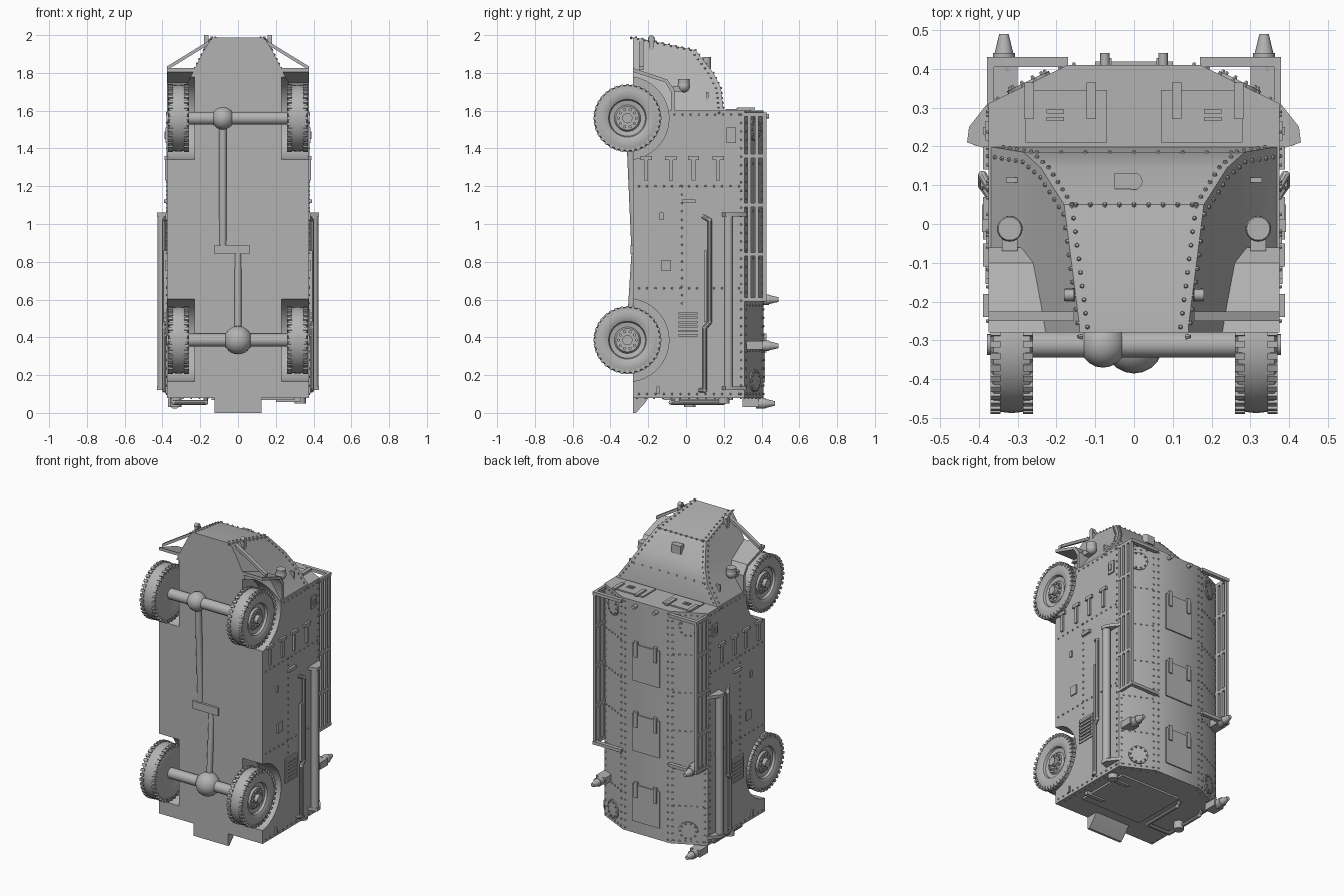
import bpy, bmesh, math
from mathutils import Vector, Matrix

if "Cube" in bpy.data.objects:
    bpy.data.objects.remove(bpy.data.objects["Cube"])

grey = bpy.data.materials.new("plain grey")
grey.use_nodes = True
grey.diffuse_color = (0.45, 0.45, 0.45, 1)
grey.node_tree.nodes["Principled BSDF"].inputs["Base Color"].default_value = (0.45, 0.45, 0.45, 1)


def finish(name, bm):
    bmesh.ops.recalc_face_normals(bm, faces=bm.faces)
    me = bpy.data.meshes.new(name)
    bm.to_mesh(me)
    bm.free()
    me.materials.append(grey)
    me.shade_smooth()
    me.set_sharp_from_angle(angle=math.radians(32))
    ob = bpy.data.objects.new(name, me)
    bpy.context.collection.objects.link(ob)
    return ob


def add_box(bm, lo, hi):
    lo, hi = Vector(lo), Vector(hi)
    m = Matrix.Translation((lo + hi) / 2) @ Matrix.Diagonal((hi - lo).to_4d())
    bmesh.ops.create_cube(bm, size=1, matrix=m)


def add_rod(bm, a, b, r, r2=None, n=16):
    a, b = Vector(a), Vector(b)
    d = b - a
    m = Matrix.Translation((a + b) / 2) @ d.to_track_quat('Z', 'Y').to_matrix().to_4x4()
    bmesh.ops.create_cone(bm, cap_ends=True, segments=n, radius1=r,
                          radius2=r if r2 is None else r2, depth=d.length, matrix=m)


def add_ball(bm, c, r):
    bmesh.ops.create_uvsphere(bm, u_segments=20, v_segments=12, radius=r, matrix=Matrix.Translation(c))


def add_pipe(bm, pts, r):
    for a, b in zip(pts, pts[1:]):
        add_rod(bm, a, b, r, n=10)
    for p in pts[1:-1]:
        add_ball(bm, p, r)


def add_loft(bm, rings):
    """Skin between equal-sized closed rings, capping both ends."""
    vs = [[bm.verts.new(p) for p in ring] for ring in rings]
    n = len(vs[0])
    for a, b in zip(vs, vs[1:]):
        for i in range(n):
            bm.faces.new((a[i], a[(i + 1) % n], b[(i + 1) % n], b[i]))
    bm.faces.new(vs[0])
    bm.faces.new(vs[-1])


def add_side_prism(bm, pts, x0, x1):
    add_loft(bm, [[(x, y, z) for y, z in pts] for x in (x0, x1)])


def rivet_row(a, b, normal, step=0.035):
    a, b = Vector(a), Vector(b)
    n = max(1, round((b - a).length / step))
    rot = Vector(normal).to_track_quat('Z', 'Y').to_matrix().to_4x4()
    for i in range(n + 1):
        bmesh.ops.create_cone(rivets, cap_ends=True, segments=6, radius1=0.008, radius2=0.004, depth=0.012,
                              matrix=Matrix.Translation(a.lerp(b, i / n)) @ rot)


rivets = bmesh.new()
WHEEL_Y, WHEEL_Z = -0.31, (0.385, 1.56)

# Hull with sloped roof edges, and the tapering bonnet
half = [(0.375, -0.28), (0.375, 0.31), (0.17, 0.41)]
section = half + [(-x, y) for x, y in reversed(half)]
bm = bmesh.new()
add_loft(bm, [[(x, y, z) for x, y in section] for z in (0.08, 1.6)])
hull = finish("hull", bm)

bonnet_rings = [(1.59, 0.2, 0.375), (1.72, 0.185, 0.285), (1.8, 0.145, 0.24), (1.92, 0.05, 0.18), (1.987, -0.265, 0.14)]
bm = bmesh.new()
add_loft(bm, [[(w, -0.28, z), (w, y, z), (-w, y, z), (-w, -0.28, z)] for z, y, w in bonnet_rings])
bonnet = finish("bonnet", bm)

# Wheel wells cut out of both
cutters = []
for z in WHEEL_Z:
    for s in (-1, 1):
        bm = bmesh.new()
        add_rod(bm, (s * 0.23, WHEEL_Y, z), (s * 0.5, WHEEL_Y, z), 0.22, n=40)
        cut = finish("well_cutter", bm)
        cut.hide_render = True
        cutters.append(cut)
for ob in (hull, bonnet):
    for cut in cutters:
        mod = ob.modifiers.new("well", 'BOOLEAN')
        mod.operation, mod.solver, mod.object = 'DIFFERENCE', 'EXACT', cut
    bpy.context.view_layer.update()
    me = bpy.data.meshes.new_from_object(ob.evaluated_get(bpy.context.evaluated_depsgraph_get()))
    ob.modifiers.clear()
    ob.data = me
    me.set_sharp_from_angle(angle=math.radians(32))
for cut in cutters:
    bpy.data.objects.remove(cut)

# Wheels: lathed tyre and rim, edge lugs, bolts
tyre = [(0.27, 0.09), (0.262, 0.115), (0.26, 0.15), (0.268, 0.172), (0.315, 0.177), (0.362, 0.172), (0.37, 0.15),
        (0.368, 0.115), (0.36, 0.1), (0.345, 0.095), (0.34, 0.07), (0.352, 0.062), (0.352, 0.03)]
for z, axle_name in zip(WHEEL_Z, ("rear", "front")):
    for s, side in ((1, "left"), (-1, "right")):
        c = Vector((0, WHEEL_Y, z))
        bm = bmesh.new()
        n = 40
        rings = []
        for x, r in tyre:
            rings.append([(s * x, c.y + r * math.cos(t * math.tau / n), c.z + r * math.sin(t * math.tau / n))
                          for t in range(n)])
        add_loft(bm, rings)
        add_rod(bm, c + Vector((s * 0.35, 0, 0)), c + Vector((s * 0.378, 0, 0)), 0.027)
        for i in range(10):
            t = i * math.tau / 10
            p = c + Vector((s * 0.35, 0.047 * math.cos(t), 0.047 * math.sin(t)))
            add_rod(bm, p, p + Vector((s * 0.012, 0, 0)), 0.009, n=6)
        for i in range(36):
            turn = Matrix.Translation(c) @ Matrix.Rotation(i * math.tau / 36, 4, 'X')
            for x in (0.273, 0.357):
                m = turn @ Matrix.Translation((s * x, 0, 0.168)) @ Matrix.Diagonal((0.026, 0.017, 0.024, 1))
                bmesh.ops.create_cube(bm, size=1, matrix=m)
        finish(f"{axle_name}_{side}_wheel", bm)

# Axles, differentials, drive shafts and transfer box
bm = bmesh.new()
for z, x, r in ((WHEEL_Z[0], 0, 0.075), (WHEEL_Z[1], -0.08, 0.06)):
    add_rod(bm, (-0.3, WHEEL_Y, z), (0.3, WHEEL_Y, z), 0.034, n=24)
    add_ball(bm, (x, WHEEL_Y, z), r)
add_rod(bm, (-0.08, -0.30, 1.56), (-0.08, -0.27, 0.88), 0.02)
add_rod(bm, (0, -0.30, 0.385), (0, -0.27, 0.86), 0.018)
add_box(bm, (-0.125, -0.295, 0.84), (0.06, -0.27, 0.89))
finish("drivetrain", bm)

# Front fenders with brace bars, headlamps and tow hooks
bm = bmesh.new()
strip = [(-0.28, 1.825), (-0.1, 1.765), (-0.06, 1.71), (-0.06, 1.59), (-0.08, 1.59), (-0.08, 1.7), (-0.11, 1.75), (-0.28, 1.805)]
lamps, hooks = bmesh.new(), bmesh.new()
for s in (-1, 1):
    add_side_prism(bm, strip, s * 0.22, s * 0.375)
    add_loft(bm, [[(s * x, y, z + d) for y, d in ((-0.25, 0), (-0.225, 0), (-0.225, 0.02), (-0.25, 0.02))]
                  for x, z in ((0.375, 1.815), (0.155, 1.95))])
    add_ball(lamps, (s * 0.32, -0.012, 1.73), 0.033)
    add_rod(lamps, (s * 0.32, -0.012, 1.72), (s * 0.32, -0.012, 1.767), 0.03, n=20)
    add_box(lamps, (s * 0.3, -0.07, 1.7), (s * 0.34, -0.02, 1.73))
    add_rod(hooks, (s * 0.165, -0.2, 1.975), (s * 0.165, -0.165, 1.975), 0.012, n=10)
    add_box(hooks, (s * 0.155, -0.195, 1.92), (s * 0.18, -0.17, 1.985))
    add_rod(hooks, (s * 0.155, -0.183, 1.985), (s * 0.18, -0.183, 1.985), 0.015)
    add_box(hooks, (s * 0.3, 0.107, 1.6), (s * 0.33, 0.12, 1.7))
finish("fenders", bm)
finish("headlamps", lamps)
finish("tow_hooks", hooks)

# Bonnet vent cover
bm = bmesh.new()
add_box(bm, (-0.05, 0.09, 1.83), (0.0, 0.13, 1.885))
add_rod(bm, (0, 0.11, 1.83), (0, 0.11, 1.885), 0.022)
finish("bonnet_cap", bm)

# Visor plates over the windscreen, with hinges
bm = bmesh.new()
for s in (-1, 1):
    add_box(bm, (s * 0.07, 0.21, 1.6), (s * 0.28, 0.345, 1.608))
    for x in (0.11, 0.27):
        add_box(bm, (s * (x - 0.012), 0.27, 1.605), (s * (x + 0.012), 0.365, 1.617))
    for y in (0.265, 0.285):
        add_box(bm, (s * 0.18, y, 1.605), (s * 0.225, y + 0.01, 1.612))
    add_rod(bm, (s * 0.075, 0.41, 1.57), (s * 0.075, 0.44, 1.57), 0.012)
finish("visor_plates", bm)

# Roof hatches on the centre panel
bm = bmesh.new()
for z in (1.2, 0.74, 0.28):
    add_box(bm, (-0.1, 0.405, z - 0.12), (0.1, 0.418, z + 0.12))
    for x in (-0.07, 0.07):
        add_box(bm, (x - 0.012, 0.41, z + 0.04), (x + 0.012, 0.427, z + 0.14))
finish("roof_hatches", bm)

# Side fittings on both flanks
trim, pipes, racks = bmesh.new(), bmesh.new(), bmesh.new()
for s in (-1, 1):
    def plate(y0, z0, y1, z1, out=0.008, bm=trim):
        add_box(bm, (s * 0.37, y0, z0), (s * (0.375 + out), y1, z1))
    for y in (-0.21, -0.08, 0.04, 0.17):
        plate(y - 0.03, 1.34, y + 0.03, 1.36, 0.014)
        plate(y - 0.01, 1.23, y + 0.01, 1.34, 0.012)
    plate(0.215, 1.43, 0.265, 1.51)
    plate(0.23, 1.45, 0.25, 1.49, 0.014)
    plate(-0.02, 1.11, 0.05, 1.13, 0.016)
    plate(-0.14, 1.02, -0.12, 1.06)
    plate(-0.13, 0.75, -0.08, 0.81)
    plate(-0.155, 0.1, -0.14, 0.14)
    plate(-0.055, 0.39, 0.07, 0.55, 0.006)
    for i in range(6):
        plate(-0.04, 0.405 + i * 0.023, 0.06, 0.417 + i * 0.023, 0.014)
    plate(0.095, 0.48, 0.11, 0.86, 0.02)
    # Exhaust with triangular end brackets, and a thin side pipe
    add_rod(pipes, (s * 0.402, 0.225, 0.12), (s * 0.402, 0.225, 1.05), 0.024, n=20)
    for z in (0.12, 1.04):
        add_loft(pipes, [[(s * x, y, zz) for x, y in ((0.37, 0.32), (0.425, 0.25), (0.43, 0.21), (0.37, 0.19))]
                         for zz in (z, z + 0.02)])
    add_pipe(pipes, [(s * 0.37, 0.07, 0.12), (s * 0.39, 0.1, 0.12), (s * 0.39, 0.1, 0.45),
                     (s * 0.39, 0.125, 0.48), (s * 0.39, 0.125, 1.02), (s * 0.37, 0.09, 1.04)], 0.012)
    # Open rack standing off the sloped roof edge
    for y in (0.335, 0.375, 0.415):
        add_box(racks, (s * 0.36, y - 0.01, 0.59), (s * 0.378, y + 0.01, 1.59))
    for z in (0.59, 0.83, 1.09, 1.35, 1.57):
        add_box(racks, (s * 0.36, 0.3, z), (s * 0.378, 0.425, z + 0.02))
    for z in (0.59, 1.57):
        add_box(racks, (s * 0.17, 0.405, z), (s * 0.378, 0.43, z + 0.02))
    # Round riveted covers on the slopes
    nrm = Vector((s * 0.1, 0.205, 0)).normalized()
    for z in (0.17, 1.5):
        c = Vector((s * 0.27, 0.361, z))
        add_rod(trim, c - nrm * 0.01, c + nrm * 0.008, 0.06, n=24)
        for i in range(10):
            t = i * math.tau / 10
            p = c + nrm * 0.01 + Vector((s * 0.205, -0.1, 0)).normalized() * 0.05 * math.cos(t)
            p.z += 0.05 * math.sin(t)
            rivet_row(p, p, nrm)
    # Rivet lines on slopes, roof and flanks
    for z in (0.1, 0.33, 0.57, 0.82, 1.07, 1.32, 1.58):
        rivet_row((s * 0.35, 0.322, z), (s * 0.19, 0.4, z), nrm)
    for x, y, n in ((0.36, 0.317, nrm), (0.185, 0.403, nrm), (0.155, 0.41, (0, 1, 0)), (0.375, 0.29, (s, 0, 0))):
        rivet_row((s * x, y, 0.1), (s * x, y, 1.58), n, 0.045)
    for z, y0 in ((0.1, -0.25), (0.66, -0.25), (1.2, -0.25), (1.58, -0.06)):
        rivet_row((s * 0.375, y0, z), (s * 0.375, 0.28, z), (s, 0, 0), 0.045)
    rivet_row((s * 0.375, -0.02, 0.58), (s * 0.375, -0.02, 1.2), (s, 0, 0), 0.045)
    # Rivets either side of the bonnet edges
    for (z0, y0, w0), (z1, y1, w1) in zip(bonnet_rings, bonnet_rings[1:]):
        rivet_row((s * (w0 - 0.02), y0, z0), (s * (w1 - 0.02), y1, z1), (0, z1 - z0, y0 - y1))
        rivet_row((s * w0, y0 - 0.025, z0), (s * w1, y1 - 0.025, z1), (s * (z1 - z0), 0, w0 - w1))
rivet_row((-0.25, 0.183, 1.72), (0.25, 0.183, 1.72), (0, 1, 0.2), 0.06)
rivet_row((-0.15, 0.05, 1.92), (0.15, 0.05, 1.92), (0, 0.6, 0.8), 0.04)
finish("side_fittings", trim)
finish("exhaust_pipes", pipes)
finish("roof_racks", racks)

# Cone lamps on square bases
bm = bmesh.new()
for x, y, z in ((0.335, 0.39, 0.355), (-0.335, 0.39, 0.6), (-0.335, 0.37, 0.05)):
    add_box(bm, (x - 0.035, y - 0.07, z - 0.02), (x + 0.035, y + 0.015, z + 0.025))
    add_rod(bm, (x, y, z), (x, y + 0.05, z), 0.028)
    add_rod(bm, (x, y + 0.05, z), (x, y + 0.1, z), 0.024, 0.012)
finish("cone_lamps", bm)

# Tail plate: door, hinges, pipe runs and tow step
bm = bmesh.new()
add_box(bm, (-0.14, -0.12, 0.068), (0.3, 0.25, 0.082))
for y in (-0.06, 0.17):
    add_box(bm, (0.2, y, 0.058), (0.33, y + 0.025, 0.08))
add_pipe(bm, [(-0.34, 0.22, 0.08), (-0.34, 0.2, 0.055), (-0.34, -0.08, 0.055), (-0.17, -0.08, 0.055),
              (-0.17, 0.2, 0.055), (-0.17, 0.22, 0.08)], 0.012)
add_rod(bm, (-0.33, 0.02, 0.03), (-0.33, 0.02, 0.08), 0.03)
add_rod(bm, (0.33, 0.2, 0.05), (0.33, 0.2, 0.08), 0.03)
finish("tail_fittings", bm)
bm = bmesh.new()
add_side_prism(bm, [(-0.28, 0.085), (-0.28, 0), (-0.265, 0), (-0.215, 0.055), (-0.195, 0.085)], -0.125, 0.125)
finish("tow_step", bm)
for s in (-1, 1):
    rivet_row((s * 0.355, -0.26, 0.08), (s * 0.355, 0.29, 0.08), (0, 0, -1), 0.045)
    rivet_row((s * 0.335, 0.31, 0.08), (s * 0.16, 0.39, 0.08), (0, 0, -1), 0.045)
finish("rivets", rivets)
